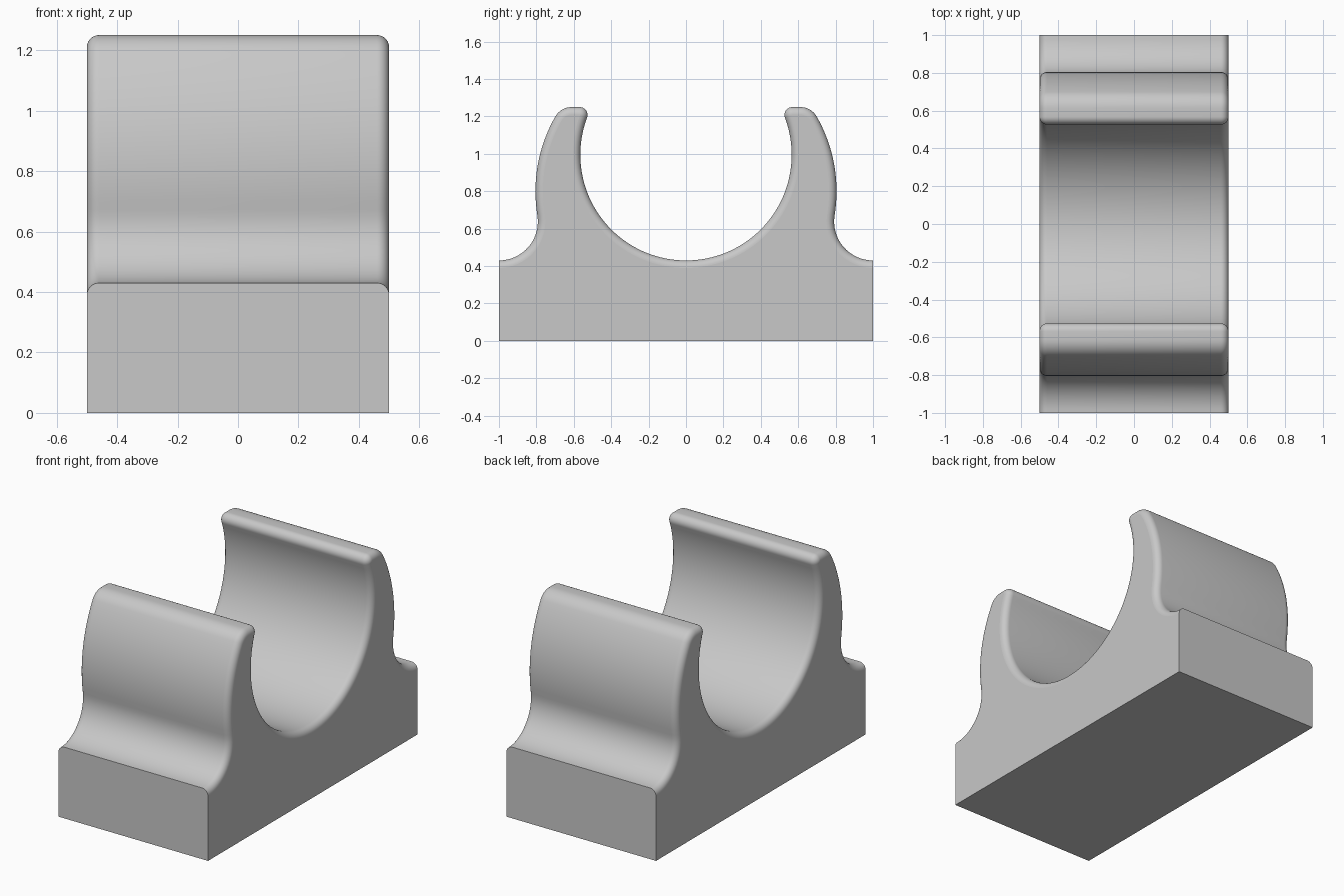
import bpy, bmesh
from math import sin, cos, pi, sqrt, atan2, radians

if "Cube" in bpy.data.objects:
    bpy.data.objects.remove(bpy.data.objects["Cube"])

HALF_WIDTH, ROUND, STEPS = 0.5, 0.04, 8
TOP, SHELF = 1.25, 0.43

# Circles of the half profile: bore, outer flank, tip roundings, foot fillet
bore_z, bore_r = 0.995, 0.565
flank_z, flank_r = 0.8, 0.805
lip_r, crown_r, foot_r = 0.042, 0.1, 0.208
lip_z, crown_z, foot_z = TOP - lip_r, TOP - crown_r, SHELF + foot_r
lip_y = sqrt((bore_r + lip_r) ** 2 - (lip_z - bore_z) ** 2)
crown_y = sqrt((flank_r - crown_r) ** 2 - (crown_z - flank_z) ** 2)
bore_a = atan2(lip_z - bore_z, lip_y)
crown_a = atan2(crown_z - flank_z, crown_y)
foot_a = atan2(foot_z - flank_z, 1)

# Centre y, centre z, radius, start angle, end angle, inset sign, segments
ARCS = [
    (1, foot_z, foot_r, 1.5 * pi, pi + foot_a, 1, 16),
    (0, flank_z, flank_r, foot_a, crown_a, -1, 16),
    (crown_y, crown_z, crown_r, crown_a, pi / 2, -1, 8),
    (lip_y, lip_z, lip_r, pi / 2, pi + bore_a, -1, 10),
    (0, bore_z, bore_r, bore_a, -pi / 2, 1, 40),
]


def section(inset):
    """Closed outline of the clip, its upper edge moved inwards by inset."""
    half = []
    for i, (cy, cz, r, a, b, sign, n) in enumerate(ARCS):
        for k in range(n + 1):
            if k == 0 and i not in (0, 3):
                continue
            t = a + (b - a) * k / n
            rad = r + sign * inset
            half.append((cy + rad * cos(t), cz + rad * sin(t)))
    other = [(-y, z) for y, z in reversed(half[:-1])]
    return [(1, 0)] + half + other + [(-1, 0)]


# Sections across the width, rounded over at both sides
ends = []
for k in range(STEPS + 1):
    t = pi / 2 * k / STEPS
    ends.append((HALF_WIDTH - ROUND + ROUND * sin(t), ROUND * (1 - cos(t))))
stations = [(-x, d) for x, d in reversed(ends)] + ends

bm = bmesh.new()
rings = [[bm.verts.new((x, y, z)) for y, z in section(d)] for x, d in stations]
for r0, r1 in zip(rings, rings[1:]):
    for i in range(len(r0)):
        j = (i + 1) % len(r0)
        bm.faces.new((r0[i], r0[j], r1[j], r1[i]))
bm.faces.new(rings[0])
bm.faces.new(rings[-1])
bmesh.ops.recalc_face_normals(bm, faces=bm.faces)

mesh = bpy.data.meshes.new("pipe_clip")
bm.to_mesh(mesh)
bm.free()
clip = bpy.data.objects.new("pipe_clip", mesh)
bpy.context.collection.objects.link(clip)

# Plain grey finish
grey = bpy.data.materials.new("light_grey")
grey.use_nodes = True
colour = (0.58, 0.58, 0.58, 1)
grey.diffuse_color = colour
grey.node_tree.nodes["Principled BSDF"].inputs["Base Color"].default_value = colour
mesh.materials.append(grey)

# Smooth curved faces, flat side faces
bpy.ops.object.select_all(action="DESELECT")
clip.select_set(True)
bpy.context.view_layer.objects.active = clip
bpy.ops.object.shade_smooth_by_angle(angle=radians(30))
for face in mesh.polygons:
    if len(face.vertices) > 4:
        face.use_smooth = False
